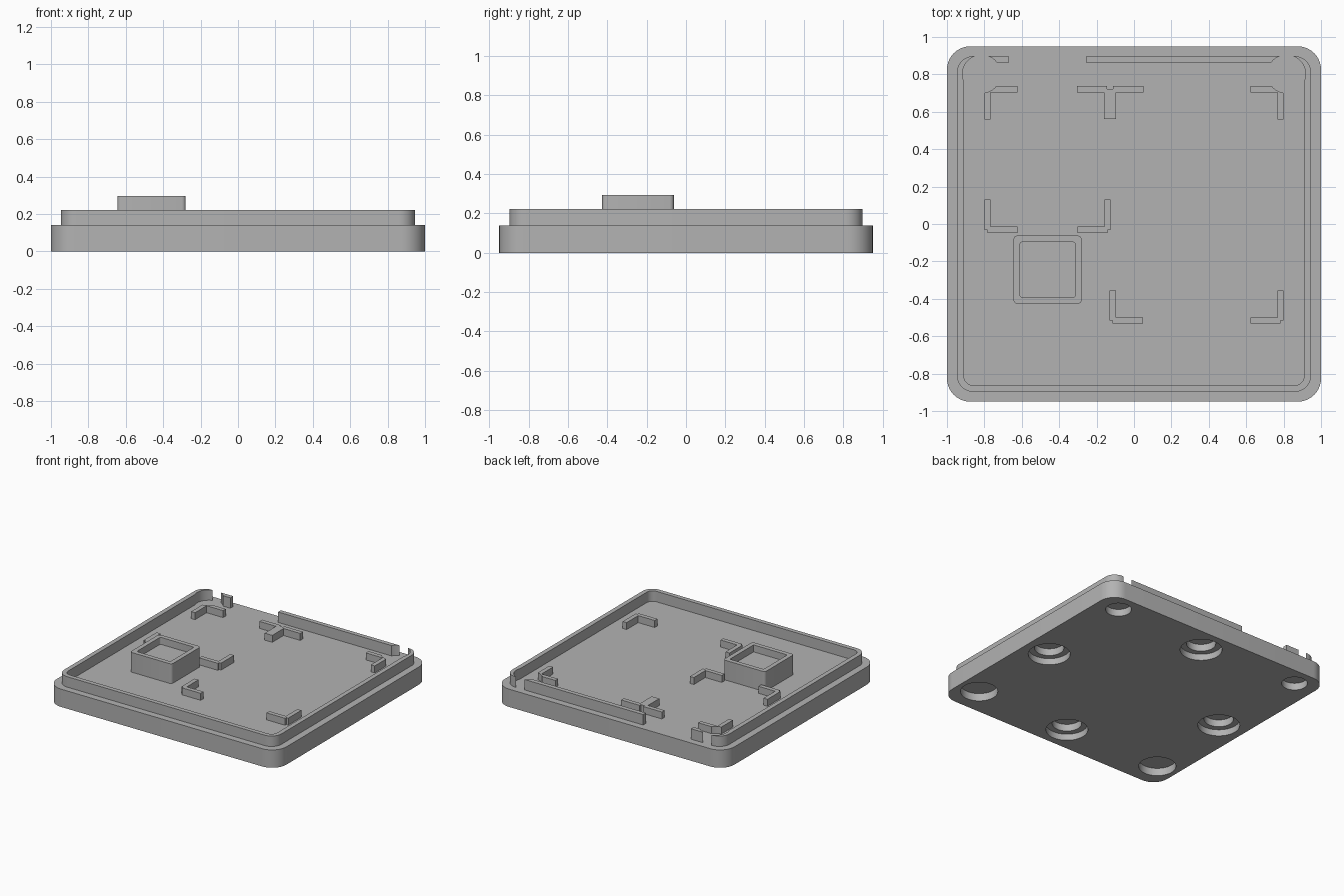
import bpy, bmesh, math

if "Cube" in bpy.data.objects:
    bpy.data.objects.remove(bpy.data.objects["Cube"], do_unlink=True)

grey = bpy.data.materials.new("plain_grey")
grey.use_nodes = True
grey.diffuse_color = (0.45, 0.45, 0.45, 1)
grey.node_tree.nodes["Principled BSDF"].inputs["Base Color"].default_value = (0.45, 0.45, 0.45, 1)

FLOOR = 0.14      # top of the base slab
RIM = 0.222       # top of the rim
SINK = 0.02       # how far raised parts are buried in the slab


def prism(name, outline, z0, z1):
    """Extrude a closed 2D outline from z0 to z1."""
    bm = bmesh.new()
    face = bm.faces.new([bm.verts.new((x, y, z0)) for x, y in outline])
    top = bmesh.ops.extrude_face_region(bm, geom=[face])["geom"]
    verts = [v for v in top if isinstance(v, bmesh.types.BMVert)]
    bmesh.ops.translate(bm, verts=verts, vec=(0, 0, z1 - z0))
    bmesh.ops.recalc_face_normals(bm, faces=bm.faces)
    mesh = bpy.data.meshes.new(name)
    bm.to_mesh(mesh)
    bm.free()
    mesh.materials.append(grey)
    obj = bpy.data.objects.new(name, mesh)
    bpy.context.collection.objects.link(obj)
    return obj


def rounded(cx, cy, hx, hy, r, steps=10):
    """Outline of a rectangle with rounded corners."""
    pts = []
    for i, (sx, sy) in enumerate([(1, 1), (-1, 1), (-1, -1), (1, -1)]):
        for k in range(steps + 1):
            a = math.pi / 2 * (i + k / steps)
            pts.append((cx + sx * (hx - r) + r * math.cos(a),
                        cy + sy * (hy - r) + r * math.sin(a)))
    return pts


def circle(cx, cy, r, n=48):
    return [(cx + r * math.cos(math.tau * i / n), cy + r * math.sin(math.tau * i / n))
            for i in range(n)]


def rect(x0, x1, y0, y1):
    return [(x0, y0), (x1, y0), (x1, y1), (x0, y1)]


def cut(obj, outline, z0, z1):
    """Subtract a prism from the object and remove the cutter."""
    cutter = prism("cutter", outline, z0, z1)
    cutter.hide_render = True
    mod = obj.modifiers.new("cut", "BOOLEAN")
    mod.operation = "DIFFERENCE"
    mod.solver = "EXACT"
    mod.object = cutter
    bpy.context.view_layer.update()
    mesh = bpy.data.meshes.new_from_object(obj.evaluated_get(bpy.context.evaluated_depsgraph_get()))
    obj.modifiers.clear()
    obj.data = mesh
    bpy.data.objects.remove(cutter, do_unlink=True)


parts = []

# Base slab with holes in its underside
base = prism("base_slab", rounded(0, 0, 1, 0.95, 0.125), 0, FLOOR)
for side in (-1, 1):
    cut(base, circle(side * 0.82, 0.805, 0.092), -0.1, 0.055)     # rear corner holes
    cut(base, circle(side * 0.83, -0.73, 0.133), -0.1, 0.06)      # front corner holes
for x, y in [(0.79, 0), (-0.79, 0), (0, 0.745), (0, -0.745)]:     # stepped holes
    cut(base, circle(x, y, 0.15), -0.1, 0.05)
    cut(base, circle(x, y, 0.105), 0.04, 0.105)
parts.append(base)

# Rim, open at the rear and cleared around the rear corners
rim = prism("rim", rounded(0, 0, 0.946, 0.897, 0.085), FLOOR - SINK, RIM)
cut(rim, rounded(0, 0, 0.91, 0.862, 0.05), 0, 1)
cut(rim, rect(-0.67, -0.255, 0.7, 1), 0, 1)
for side in (-1, 1):
    cut(rim, circle(side * 0.815, 0.802, 0.102), 0, 1)
parts.append(rim)

# Raised square box with a recess
box = prism("square_box", rounded(-0.462, -0.244, 0.182, 0.182, 0.02, 4), FLOOR - SINK, 0.295)
cut(box, rounded(-0.462, -0.244, 0.147, 0.147, 0.01, 3), 0.24, 1)
parts.append(box)


# Corner brackets: outer corner, then the direction of the two arms
def bracket(name, x, y, sx, sy, notch=0.016, arm=0.178, t=0.034):
    shape = [(notch, 0), (arm, 0), (arm, t), (t, t), (t, arm), (0, arm), (0, notch), (notch, notch)]
    obj = prism(name, [(x + sx * u, y + sy * v) for u, v in shape], FLOOR - SINK, FLOOR + 0.055)
    parts.append(obj)
    return obj


bracket("middle_bracket_right", -0.80, -0.048, 1, 1)
bracket("middle_bracket_left", -0.125, -0.048, -1, 1)
bracket("front_bracket_right", -0.13, -0.533, 1, 1)
bracket("front_bracket_left", 0.80, -0.533, -1, 1)
for side, word in ((-1, "right"), (1, "left")):
    rear = bracket("rear_bracket_" + word, side * 0.80, 0.737, -side, -1)
    cut(rear, circle(side * 0.815, 0.802, 0.102), 0, 1)

# T-shaped bracket with a small notch in its back
tee_x = -0.128
half = [(0.016, 0.737), (0.178, 0.737), (0.178, 0.703), (0.033, 0.703), (0.033, 0.562)]
outline = [(tee_x + u, v) for u, v in [(0.016, 0.721)] + half]
outline += [(tee_x - u, v) for u, v in reversed([(0.016, 0.721)] + half)]
parts.append(prism("tee_bracket", outline, FLOOR - SINK, FLOOR + 0.055))

# Smooth round walls, keep hard edges sharp
for obj in parts:
    obj.data.polygons.foreach_set("use_smooth", [True] * len(obj.data.polygons))
    obj.data.set_sharp_from_angle(angle=math.radians(30))
